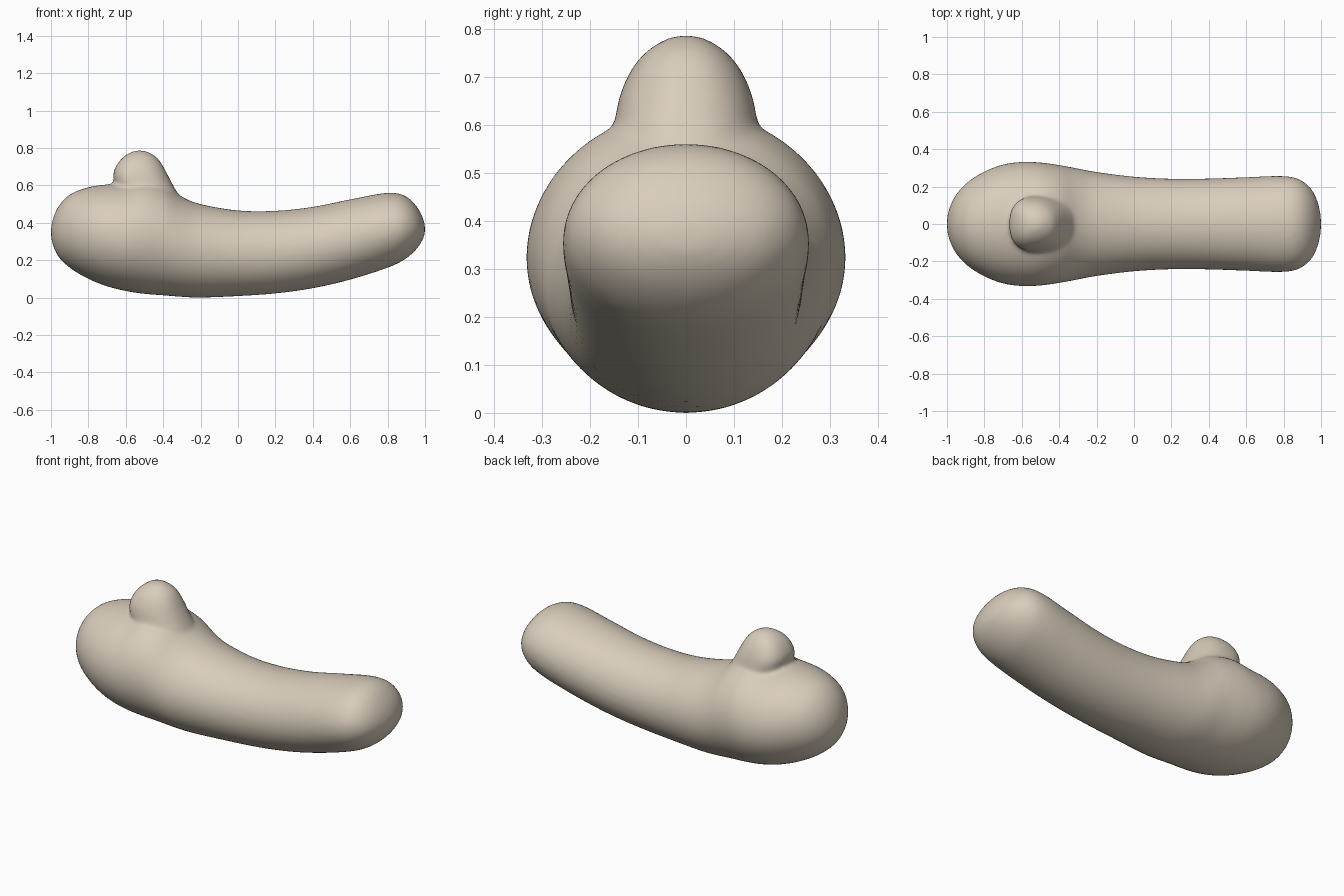
import bpy
import bmesh
import math

cube = bpy.data.objects.get("Cube")
if cube:
    bpy.data.objects.remove(cube)

beige = bpy.data.materials.new("warm_beige")
beige.use_nodes = True
COLOUR = (0.69, 0.61, 0.50, 1.0)
beige.diffuse_color = COLOUR
beige.node_tree.nodes["Principled BSDF"].inputs["Base Color"].default_value = COLOUR


def spline(points, steps):
    """Catmull-Rom interpolation through rows of values."""
    out = []
    for i in range(1, len(points) - 2):
        for s in range(steps):
            t = s / steps
            row = []
            for a, b, c, d in zip(*points[i - 1:i + 3]):
                row.append(0.5 * (2 * b + (c - a) * t + (2 * a - 5 * b + 4 * c - d) * t ** 2
                                  + (3 * b - a - 3 * c + d) * t ** 3))
            out.append(row)
    out.append(points[-2])
    return out


def loft(bm, rings):
    """Skin closed rings of points and close both ends."""
    rows = [[bm.verts.new(p) for p in ring] for ring in rings]
    n = len(rows[0])
    for a, b in zip(rows, rows[1:]):
        for i in range(n):
            j = (i + 1) % n
            bm.faces.new((a[i], a[j], b[j], b[i]))
    bm.faces.new(rows[0][::-1])
    bm.faces.new(rows[-1])


ANGLES = [2 * math.pi * i / 64 for i in range(64)]
bm = bmesh.new()

# Body stations: x, bottom, top, half width
body = [
    (-1.0, 0.345, 0.355, 0.01), (-0.97, 0.235, 0.47, 0.125), (-0.9, 0.16, 0.55, 0.215),
    (-0.8, 0.10, 0.59, 0.28), (-0.7, 0.06, 0.605, 0.318), (-0.6, 0.035, 0.612, 0.332),
    (-0.5, 0.02, 0.63, 0.329), (-0.4, 0.012, 0.605, 0.315), (-0.3, 0.004, 0.54, 0.297),
    (-0.2, 0.0, 0.50, 0.278), (0.0, 0.008, 0.466, 0.253), (0.2, 0.022, 0.464, 0.242),
    (0.4, 0.05, 0.485, 0.243), (0.6, 0.096, 0.525, 0.25), (0.8, 0.16, 0.56, 0.256),
    (0.9, 0.21, 0.54, 0.23), (0.97, 0.28, 0.465, 0.15), (1.0, 0.36, 0.37, 0.01),
]


def mirrored(row):
    x, low, high, width = row
    return (x, high, low, -width)


stations = spline([mirrored(body[1])] + body + [mirrored(body[-2])], 6)
loft(bm, [[(x, w * math.cos(a), (low + high) / 2 + (high - low) / 2 * math.sin(a))
           for a in ANGLES] for x, low, high, w in stations])

# Rounded nub levels: z, min x, max x, half width
nub = [
    (0.42, -0.62, -0.22, 0.12), (0.52, -0.63, -0.30, 0.145), (0.58, -0.64, -0.335, 0.15),
    (0.61, -0.658, -0.352, 0.147), (0.66, -0.667, -0.378, 0.137), (0.71, -0.648, -0.405, 0.116),
    (0.75, -0.615, -0.435, 0.085), (0.778, -0.57, -0.48, 0.043), (0.788, -0.53, -0.52, 0.005),
]
levels = spline([nub[0]] + nub + [nub[-1]], 5)


def nub_ring(z, x0, x1, w):
    ring = []
    for a in ANGLES:
        c, s = math.cos(a), math.sin(a)
        # Squarer on the low-x side, narrowing the other way
        x = (x0 + x1) / 2 + (x1 - x0) / 2 * math.copysign(abs(c) ** 0.85, c)
        ring.append((x, w * (1 - 0.12 * c) * math.copysign(abs(s) ** 0.85, s), z))
    return ring


loft(bm, [nub_ring(*level) for level in levels])
bmesh.ops.recalc_face_normals(bm, faces=bm.faces)

mesh = bpy.data.meshes.new("curved_body")
bm.to_mesh(mesh)
bm.free()
mesh.materials.append(beige)
obj = bpy.data.objects.new("curved_body", mesh)
bpy.context.collection.objects.link(obj)

# Fuse the two forms into one skin with softened joins
remesh = obj.modifiers.new("fuse", 'REMESH')
remesh.mode = 'VOXEL'
remesh.voxel_size = 0.012
remesh.use_smooth_shade = True
soften = obj.modifiers.new("soften", 'SMOOTH')
soften.factor = 0.5
soften.iterations = 8
bpy.context.view_layer.objects.active = obj
obj.select_set(True)
for name in ("fuse", "soften"):
    bpy.ops.object.modifier_apply(modifier=name)
bpy.ops.object.shade_smooth()
